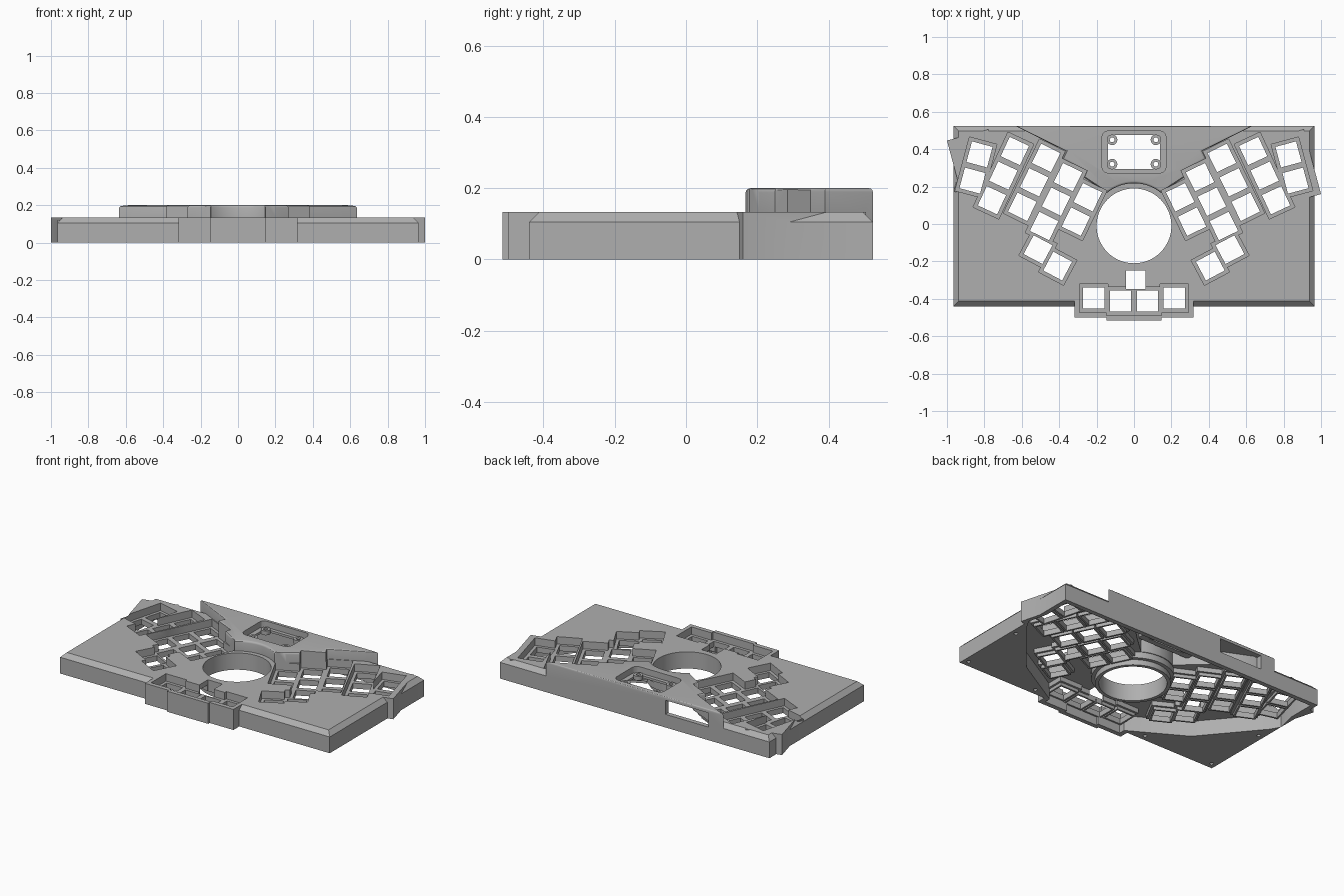
import bpy, bmesh
from math import sin, cos, radians, pi

cube = bpy.data.objects.get("Cube")
if cube:
    bpy.data.objects.remove(cube, do_unlink=True)

grey = bpy.data.materials.new("matte grey")
grey.use_nodes = True
colour = (0.43, 0.43, 0.43, 1)
grey.diffuse_color = colour
grey.node_tree.nodes["Principled BSDF"].inputs["Base Color"].default_value = colour

TOP, DECK, CEILING, FLOOR = 0.2, 0.133, 0.1, 0.085


def make(name, bm):
    mesh = bpy.data.meshes.new(name)
    bm.to_mesh(mesh)
    bm.free()
    obj = bpy.data.objects.new(name, mesh)
    bpy.context.collection.objects.link(obj)
    return obj


def prism(points, z0, z1, edge=0, segments=1, corner=0):
    """Closed upright solid, with optional rounded corners and softened top edge."""
    bm = bmesh.new()
    low = [bm.verts.new((x, y, z0)) for x, y in points]
    high = [bm.verts.new((x, y, z1)) for x, y in points]
    bm.faces.new(low)
    bm.faces.new(high)
    for i in range(len(points)):
        bm.faces.new((low[i - 1], low[i], high[i], high[i - 1]))
    bmesh.ops.recalc_face_normals(bm, faces=bm.faces[:])
    if corner:
        upright = [e for e in bm.edges if abs(e.verts[0].co.z - e.verts[1].co.z) > 0.01]
        bmesh.ops.bevel(bm, geom=upright, offset=corner, segments=3, profile=0.5, affect='EDGES')
    if edge:
        rim = [e for e in bm.edges if all(v.co.z > z1 - 1e-4 for v in e.verts)]
        bmesh.ops.bevel(bm, geom=rim, offset=edge, segments=segments, profile=0.5, affect='EDGES')
    return bm


def box(x, y, hx, hy, z0, z1, lean=0, **soft):
    a = radians(lean)
    pts = [(x + u * hx * cos(a) + v * hy * sin(a), y - u * hx * sin(a) + v * hy * cos(a))
           for u, v in ((-1, -1), (1, -1), (1, 1), (-1, 1))]
    return prism(pts, z0, z1, **soft)


def disc(x, y, r, z0, z1, n=64):
    return prism([(x + r * cos(2 * pi * i / n), y + r * sin(2 * pi * i / n)) for i in range(n)], z0, z1)


def mirrored(points):
    return points + [(-x, y) for x, y in reversed(points)]


def boolean(target, operation, parts):
    """Add or cut the parts one at a time."""
    bpy.context.view_layer.objects.active = target
    for part in parts:
        tool = make("cutter", part)
        tool.hide_render = True
        mod = target.modifiers.new("cut", 'BOOLEAN')
        mod.operation, mod.solver, mod.object = operation, 'MANIFOLD', tool
        try:
            bpy.ops.object.modifier_apply(modifier="cut")
        except RuntimeError:
            mod.solver = 'EXACT'
            bpy.ops.object.modifier_apply(modifier="cut")
        mesh = tool.data
        bpy.data.objects.remove(tool)
        bpy.data.meshes.remove(mesh)


# Key positions: staggered leaning columns, angled thumb pairs and a front row
columns = [(-0.826, 0.372, 15, 2), (-0.637, 0.39, 25, 3), (-0.47, 0.353, 26, 3),
           (-0.353, 0.25, 26, 3), (-0.247, 0.143, 26, 2)]
half_keys = [(-0.513, -0.137, 28), (-0.408, -0.225, 28), (-0.216, -0.396, 0), (-0.072, -0.412, 0)]
for x, y, lean, count in columns:
    a = radians(lean)
    half_keys += [(x - i * 0.145 * sin(a), y - i * 0.145 * cos(a), lean) for i in range(count)]
keys = half_keys + [(-x, y, -lean) for x, y, lean in half_keys]

# Case: chamfered slab, raised rear housing, outer column and front row bulges
case = make("keyboard_case", box(0, 0.0425, 0.965, 0.4825, 0, DECK, edge=0.028))
ball_y = -0.01
arc = [(0.228 * cos(radians(t)), ball_y + 0.228 * sin(radians(t))) for t in range(51, 90, 4)]
housing = mirrored([(0.636, 0.525), (0.364, 0.39), (0.385, 0.348), (0.257, 0.283), (0.27, 0.25)] + arc)
boolean(case, 'UNION', [prism(housing, 0.02, TOP, edge=0.012, segments=3)])
boolean(case, 'UNION', [box(s * 0.843, 0.303, 0.1146, 0.179, 0, DECK, -s * 15 * -1 if s < 0 else -15)
                        for s in (-1, 1)])
boolean(case, 'UNION', [box(0, -0.4, 0.317, 0.1, 0, DECK), box(0, -0.415, 0.147, 0.1, 0, DECK)])

# Hollow underside, leaving the front corners solid
cavity = mirrored([(0.285, -0.47), (0.285, -0.43), (0.63, -0.23), (0.93, 0.13),
                   (0.965, 0.19), (0.935, 0.32), (0.935, 0.495)])
inner = [(0.25 * cos(radians(t)), ball_y + 0.25 * sin(radians(t))) for t in range(61, 90, 7)]
attic = mirrored([(0.53, 0.495), (0.34, 0.41), (0.235, 0.31)] + inner)
boolean(case, 'DIFFERENCE', [prism(cavity, -0.1, CEILING), box(0, -0.43, 0.12, 0.057, -0.1, CEILING),
                             prism(attic, 0.05, 0.18)])

# Key sockets, ball ring and display tray hang inside the shell
boolean(case, 'UNION', [box(x, y, 0.068, 0.068, 0.05, 0.12, lean) for x, y, lean in keys])
boolean(case, 'UNION', [box(x, y, 0.082, 0.082, 0.07, 0.12, lean) for x, y, lean in keys])
boolean(case, 'UNION', [disc(0, ball_y, 0.245, 0.06, 0.12), disc(0, ball_y, 0.222, 0.025, 0.12),
                        box(0, 0.385, 0.19, 0.125, 0.145, 0.19)])

# Key wells and openings
boolean(case, 'DIFFERENCE', [box(x, y, 0.076, 0.076, FLOOR, 0.3, lean) for x, y, lean in keys])
boolean(case, 'DIFFERENCE', [box(x, y, 0.057, 0.057, -0.1, 0.3, lean) for x, y, lean in keys])

# Ball hole, front slot, display recess and window, rear connector opening
boolean(case, 'DIFFERENCE', [disc(0, ball_y, 0.2, -0.1, 0.3),
                             box(0.01, -0.298, 0.052, 0.05, -0.1, 0.3),
                             box(0, 0.385, 0.172, 0.113, 0.16, 0.3, corner=0.035),
                             box(0, 0.385, 0.14, 0.09, -0.1, 0.3, corner=0.01),
                             box(-0.375, 0.53, 0.155, 0.04, 0.085, 0.176)])

# Screw bosses for the display and screw holes in the base
bosses = [(sx * 0.117, 0.385 + sy * 0.065) for sx in (-1, 1) for sy in (-1, 1)]
boolean(case, 'UNION', [disc(x, y, 0.028, 0.147, 0.175, 24) for x, y in bosses])
boolean(case, 'DIFFERENCE', [disc(x, y, 0.013, 0.02, 0.3, 16) for x, y in bosses])
boolean(case, 'DIFFERENCE', [disc(s * x, y, 0.012, -0.1, 0.06, 16)
                             for s in (-1, 1) for x, y in ((0.93, -0.4), (0.42, -0.4), (0.93, 0.03))])

# Finish
case.data.materials.clear()
case.data.materials.append(grey)
for face in case.data.polygons:
    face.material_index = 0
bpy.ops.object.select_all(action='DESELECT')
case.select_set(True)
bpy.context.view_layer.objects.active = case
bpy.ops.object.shade_smooth_by_angle(angle=radians(30))
